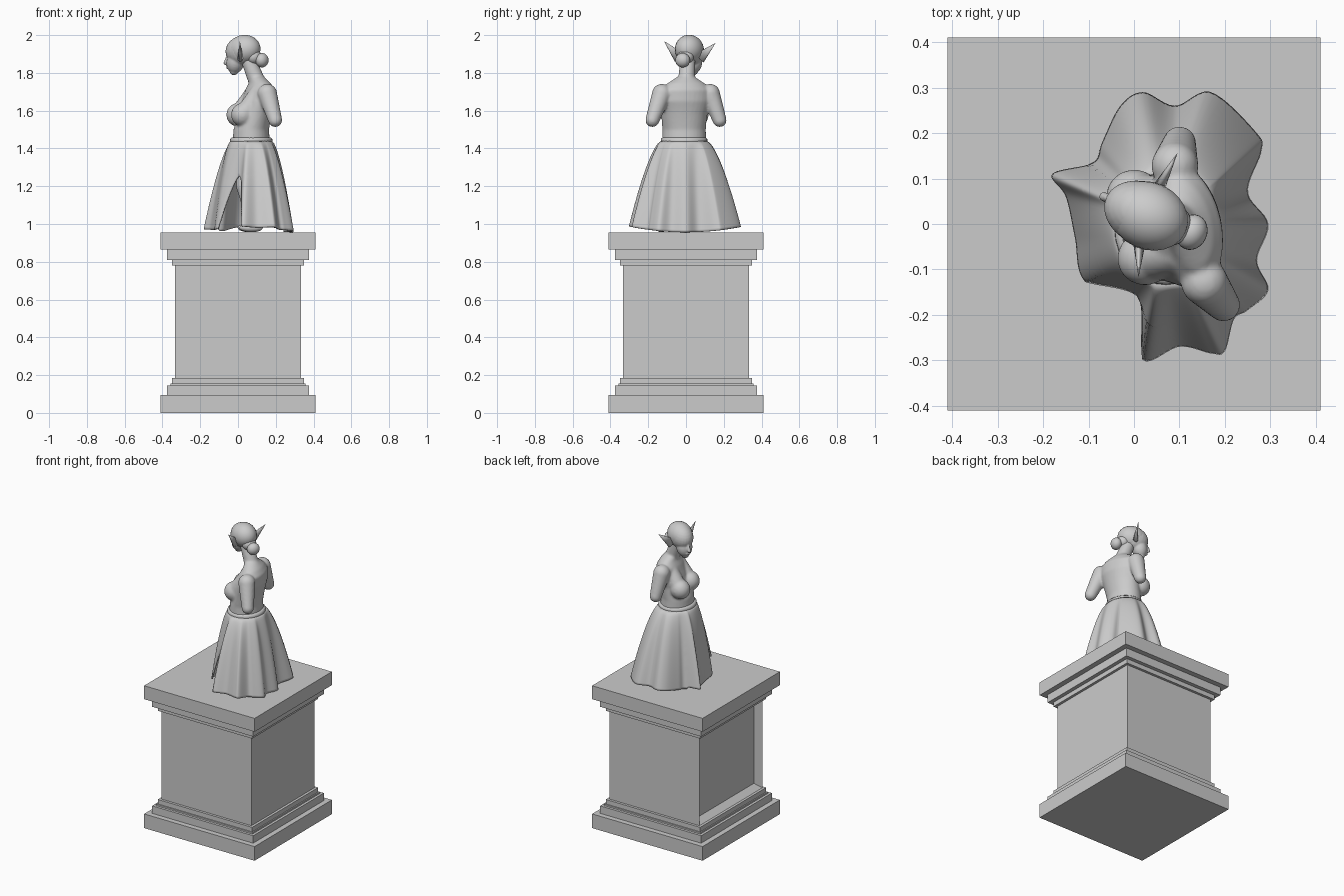
import bpy, bmesh, math
from mathutils import Vector, Matrix

cube = bpy.data.objects.get("Cube")
if cube:
    bpy.data.objects.remove(cube)

stone = bpy.data.materials.new("grey_stone")
stone.use_nodes = True
GREY = (0.6, 0.6, 0.6, 1)
stone.diffuse_color = GREY
for node in stone.node_tree.nodes:
    if node.type == "BSDF_PRINCIPLED":
        node.inputs["Base Color"].default_value = GREY


def finish(bm, name, smooth=False):
    mesh = bpy.data.meshes.new(name)
    bm.to_mesh(mesh)
    bm.free()
    mesh.materials.append(stone)
    for p in mesh.polygons:
        p.use_smooth = smooth
    ob = bpy.data.objects.new(name, mesh)
    bpy.context.collection.objects.link(ob)
    return ob


def box(bm, half, z0, z1):
    m = Matrix.Translation((0, 0, (z0 + z1) / 2)) @ Matrix.Diagonal((2 * half, 2 * half, z1 - z0, 1))
    return bmesh.ops.create_cube(bm, size=1, matrix=m)["verts"]


def ball(bm, centre, radii, yaw=0, pitch=0):
    m = (Matrix.Translation(centre) @ Matrix.Rotation(yaw, 4, "Z")
         @ Matrix.Rotation(pitch, 4, "Y") @ Matrix.Diagonal((*radii, 1)))
    bmesh.ops.create_uvsphere(bm, u_segments=24, v_segments=14, radius=1, matrix=m)


def limb(bm, a, b, ra, rb, flat=1, caps=True):
    a, b = Vector(a), Vector(b)
    d = b - a
    m = (Matrix.Translation((a + b) / 2) @ d.to_track_quat("Z", "Y").to_matrix().to_4x4()
         @ Matrix.Diagonal((flat, 1, 1, 1)))
    bmesh.ops.create_cone(bm, cap_ends=True, segments=20, radius1=ra, radius2=rb,
                          depth=d.length, matrix=m)
    if caps:
        ball(bm, a, (ra, ra, ra))
        ball(bm, b, (rb, rb, rb))


def loft(bm, rings, n=32):
    # rings: centre x, centre y, z, radius x, radius y, twist
    loops = []
    for cx, cy, z, rx, ry, tw in rings:
        rot = Matrix.Rotation(tw, 3, "Z")
        loops.append([bm.verts.new(Vector((cx, cy, z)) + rot @ Vector(
            (rx * math.cos(k * math.tau / n), ry * math.sin(k * math.tau / n), 0)))
            for k in range(n)])
    for lo, hi in zip(loops, loops[1:]):
        for k in range(n):
            j = (k + 1) % n
            bm.faces.new((lo[k], lo[j], hi[j], hi[k]))
    bm.faces.new(loops[0][::-1])
    bm.faces.new(loops[-1])


def blend(ob, voxel, passes):
    r = ob.modifiers.new("blend", "REMESH")
    r.mode, r.voxel_size, r.use_smooth_shade = "VOXEL", voxel, True
    s = ob.modifiers.new("soften", "SMOOTH")
    s.factor, s.iterations = 0.5, passes


# Pedestal mouldings
for name, steps in {
    "pedestal_base": ((0.41, 0, 0.095), (0.375, 0.095, 0.145), (0.358, 0.145, 0.155), (0.35, 0.155, 0.185)),
    "pedestal_cap": ((0.35, 0.78, 0.81), (0.375, 0.81, 0.865), (0.41, 0.865, 0.955)),
}.items():
    bm = bmesh.new()
    for step in steps:
        box(bm, *step)
    finish(bm, name)

# Pedestal shaft with a sunken panel on the side the figure faces
bm = bmesh.new()
box(bm, 0.333, 0.185, 0.78)
bm.normal_update()
panel = min(bm.faces, key=lambda f: f.calc_center_median().x)
bmesh.ops.inset_region(bm, faces=[panel], thickness=0.045)
bmesh.ops.translate(bm, verts=panel.verts, vec=(0.04, 0, 0))
finish(bm, "pedestal_shaft")

# Skirt: waist ellipse flowing into a folded hem, split on one side
HEM = [(-0.01, -0.19), (0.02, -0.30), (0.10, -0.27), (0.17, -0.285), (0.20, -0.28), (0.22, -0.21),
       (0.25, -0.19), (0.295, -0.145), (0.27, -0.08), (0.295, 0), (0.25, 0.07), (0.28, 0.16),
       (0.27, 0.20), (0.17, 0.29), (0.09, 0.26), (0.02, 0.29), (-0.03, 0.26), (-0.07, 0.18),
       (-0.09, 0.135), (-0.18, 0.11), (-0.15, 0.06), (-0.13, -0.03), (-0.11, -0.125)]
HEM = [Vector(p) for p in HEM]
WAIST = Vector((0.07, -0.01))
TOP, BOTTOM, SPLIT = 1.44, 0.957, 0.39


def hem_at(p):
    i = math.floor(p)
    t = p - i
    a, b, c, d = (HEM[(i + k) % len(HEM)] for k in (-1, 0, 1, 2))
    return 0.5 * (2 * b + (c - a) * t + (2 * a - 5 * b + 4 * c - d) * t * t
                  + (3 * b - a - 3 * c + d) * t ** 3)


bm = bmesh.new()
ROWS, COLS = 36, 150
grid = []
for j in range(ROWS + 1):
    t = j / ROWS
    gap = 0.97 * max(0, (t - SPLIT) / (1 - SPLIT)) ** 0.6
    row = []
    for i in range(COLS + 1):
        hem = hem_at(gap + (len(HEM) - 2 * gap) * i / COLS)
        d = (hem - WAIST).normalized()
        top = WAIST + Vector((d.x * 0.11, d.y * 0.122))
        xy = top.lerp(hem, t ** 0.65)
        low = BOTTOM + 0.03 * (hem.y / 0.3) ** 2 + (0.012 if hem.x < -0.1 else 0)
        row.append(bm.verts.new((xy.x, xy.y, TOP + (low - TOP) * t)))
    grid.append(row)
for up, dn in zip(grid, grid[1:]):
    for i in range(COLS):
        bm.faces.new((up[i], dn[i], dn[i + 1], up[i + 1]))
bmesh.ops.remove_doubles(bm, verts=bm.verts, dist=0.0001)
skirt = finish(bm, "skirt", True)
thick = skirt.modifiers.new("cloth", "SOLIDIFY")
thick.thickness, thick.offset = 0.008, -1

# Waistband
bm = bmesh.new()
loft(bm, [(0.07, -0.01, z, 0.107 + o, 0.118 + o, 0)
          for z, o in ((1.425, 0), (1.435, 0.006), (1.45, 0.005), (1.458, -0.004))])
finish(bm, "waistband", True)

# Legs and feet under the skirt
bm = bmesh.new()
for hip, knee, ankle in (((0.06, -0.06, 1.38), (0.035, -0.1, 1.2), (0.08, -0.13, 1.0)),
                         ((0.07, 0.05, 1.38), (0.05, 0.07, 1.2), (0.07, 0.08, 1.0))):
    limb(bm, hip, knee, 0.062, 0.045)
    limb(bm, knee, ankle, 0.045, 0.026)
    ball(bm, Vector(ankle) + Vector((-0.01, 0, -0.02)), (0.065, 0.03, 0.024))
blend(finish(bm, "legs", True), 0.008, 3)

# Torso, bust, cropped arms and neck blended together
bm = bmesh.new()
loft(bm, [(0.07, -0.01, 1.42, 0.1, 0.117, 0), (0.07, -0.01, 1.50, 0.094, 0.115, 0.05),
          (0.09, -0.01, 1.58, 0.088, 0.122, 0.12), (0.108, -0.005, 1.65, 0.085, 0.138, 0.2),
          (0.117, 0, 1.71, 0.074, 0.135, 0.25), (0.115, 0, 1.745, 0.055, 0.1, 0.25),
          (0.1, 0, 1.78, 0.038, 0.045, 0.25)])
for x, y in ((0.0, 0.06), (0.025, -0.075)):
    ball(bm, (x, y, 1.578), (0.062, 0.06, 0.062), 0.2)
    limb(bm, (x + 0.015, y, 1.59), (x + 0.08, y * 0.9, 1.70), 0.052, 0.04)
for shoulder, stump in (((0.155, -0.128, 1.69), (0.197, -0.178, 1.55)),
                        ((0.09, 0.128, 1.69), (0.1, 0.178, 1.55))):
    limb(bm, shoulder, stump, 0.052, 0.037)
limb(bm, (0.055, 0.01, 1.87), (0.11, 0, 1.73), 0.04, 0.046)
blend(finish(bm, "torso", True), 0.007, 6)

# Head turned aside and tipped down
YAW = -0.42
bm = bmesh.new()
ball(bm, (0.022, 0.022, 1.918), (0.092, 0.07, 0.078), YAW, -0.2)
ball(bm, (-0.012, 0.036, 1.862), (0.048, 0.05, 0.066), YAW, 0.25)
ball(bm, (-0.022, 0.04, 1.808), (0.022, 0.024, 0.02), YAW)
ball(bm, (-0.05, 0.052, 1.828), (0.012, 0.017, 0.009), YAW)
limb(bm, (-0.056, 0.056, 1.885), (-0.066, 0.06, 1.852), 0.007, 0.011)
blend(finish(bm, "head", True), 0.005, 3)

# Swept-back hair cap and bun
bm = bmesh.new()
ball(bm, (0.032, 0.018, 1.924), (0.09, 0.074, 0.077), YAW, -0.15)
ball(bm, (0.085, -0.003, 1.885), (0.04, 0.045, 0.04), YAW)
finish(bm, "hair", True)
bm = bmesh.new()
ball(bm, (0.127, -0.018, 1.867), (0.034, 0.04, 0.038), YAW)
finish(bm, "hair_bun", True)

# Long pointed ears
for name, root, tip in (("left_ear", (0.012, -0.035, 1.88), (0.01, -0.115, 1.967)),
                        ("right_ear", (0.052, 0.075, 1.88), (0.095, 0.155, 1.957))):
    bm = bmesh.new()
    limb(bm, root, tip, 0.032, 0.001, 0.45, False)
    finish(bm, name, True)
